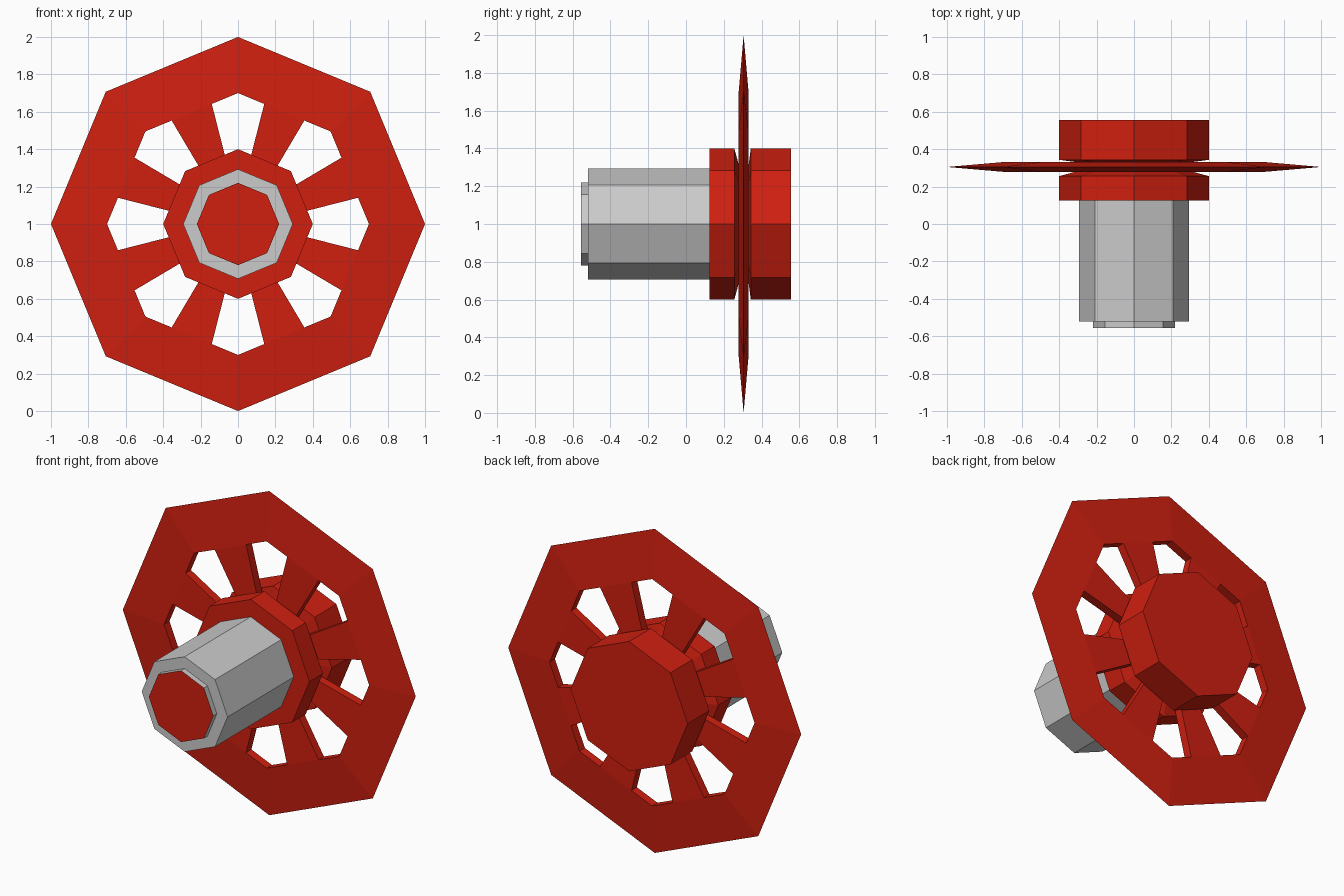
import bpy, bmesh, math
from mathutils import Matrix

if "Cube" in bpy.data.objects:
    bpy.data.objects.remove(bpy.data.objects["Cube"])

SIDES = 8
CENTRE_Z = 1.0
WHEEL_Y = 0.305
HALF_T = 0.026

red = bpy.data.materials.new("red_paint")
red.diffuse_color = (0.63, 0.014, 0.005, 1)
red.use_nodes = True
red.node_tree.nodes["Principled BSDF"].inputs["Base Color"].default_value = red.diffuse_color
grey = bpy.data.materials.new("bare_metal")
grey.diffuse_color = (0.8, 0.8, 0.8, 1)
grey.use_nodes = True
grey.node_tree.nodes["Principled BSDF"].inputs["Base Color"].default_value = grey.diffuse_color


def finish(bm, name, *mats):
    bmesh.ops.recalc_face_normals(bm, faces=bm.faces)
    mesh = bpy.data.meshes.new(name)
    bm.to_mesh(mesh)
    bm.free()
    for m in mats:
        mesh.materials.append(m)
    obj = bpy.data.objects.new(name, mesh)
    obj.location.z = CENTRE_Z
    bpy.context.collection.objects.link(obj)
    return obj


def turned(profile, closed=False):
    """Eight-sided turning of (radius, y) points about the y axis."""
    bm = bmesh.new()
    rings = []
    for r, y in profile:
        rings.append([bm.verts.new((r * math.cos(a), y, r * math.sin(a)))
                      for a in (2 * math.pi * i / SIDES for i in range(SIDES))])
    pairs = list(zip(rings, rings[1:]))
    if closed:
        pairs.append((rings[-1], rings[0]))
    else:
        bm.faces.new(rings[0])
        bm.faces.new(rings[-1])
    for a, b in pairs:
        for i in range(SIDES):
            j = (i + 1) % SIDES
            bm.faces.new((a[i], a[j], b[j], b[i]))
    return bm


# Rim: wedge section, sharp at the outside
finish(turned([(1.0, WHEEL_Y), (0.7, WHEEL_Y - HALF_T), (0.7, WHEEL_Y + HALF_T)],
              closed=True), "wheel_rim", red)

# Hub: two octagonal discs joined by a narrower core
finish(turned([(0.4, 0.125), (0.4, 0.256), (0.3, 0.283),
               (0.3, 0.33), (0.4, 0.343), (0.4, 0.555)]), "hub", red)

# Spokes: tapered bars meeting the middle of each rim edge
bm = bmesh.new()
for k in range(SIDES):
    turn = Matrix.Rotation(math.radians(22.5 + 45 * k), 4, 'Y')
    ends = []
    for r, w in ((0.25, 0.059), (0.7 * math.cos(math.pi / 8), 0.116)):
        ends.append([bm.verts.new(turn @ Matrix.Translation((r, WHEEL_Y + y, z)).to_translation())
                     for y, z in ((-HALF_T, -w), (HALF_T, -w), (HALF_T, w), (-HALF_T, w))])
    for i in range(4):
        j = (i + 1) % 4
        bm.faces.new((ends[0][i], ends[0][j], ends[1][j], ends[1][i]))
    for e in ends:
        bm.faces.new(e)
finish(bm, "spokes", red)

# Stem: grey shaft with a stepped tip and a red end face
bm = turned([(0.22, -0.555), (0.22, -0.52), (0.293, -0.52), (0.293, 0.13)])
tip = min(bm.faces, key=lambda f: f.calc_center_median().y)
tip.material_index = 1
finish(bm, "stem", grey, red)
